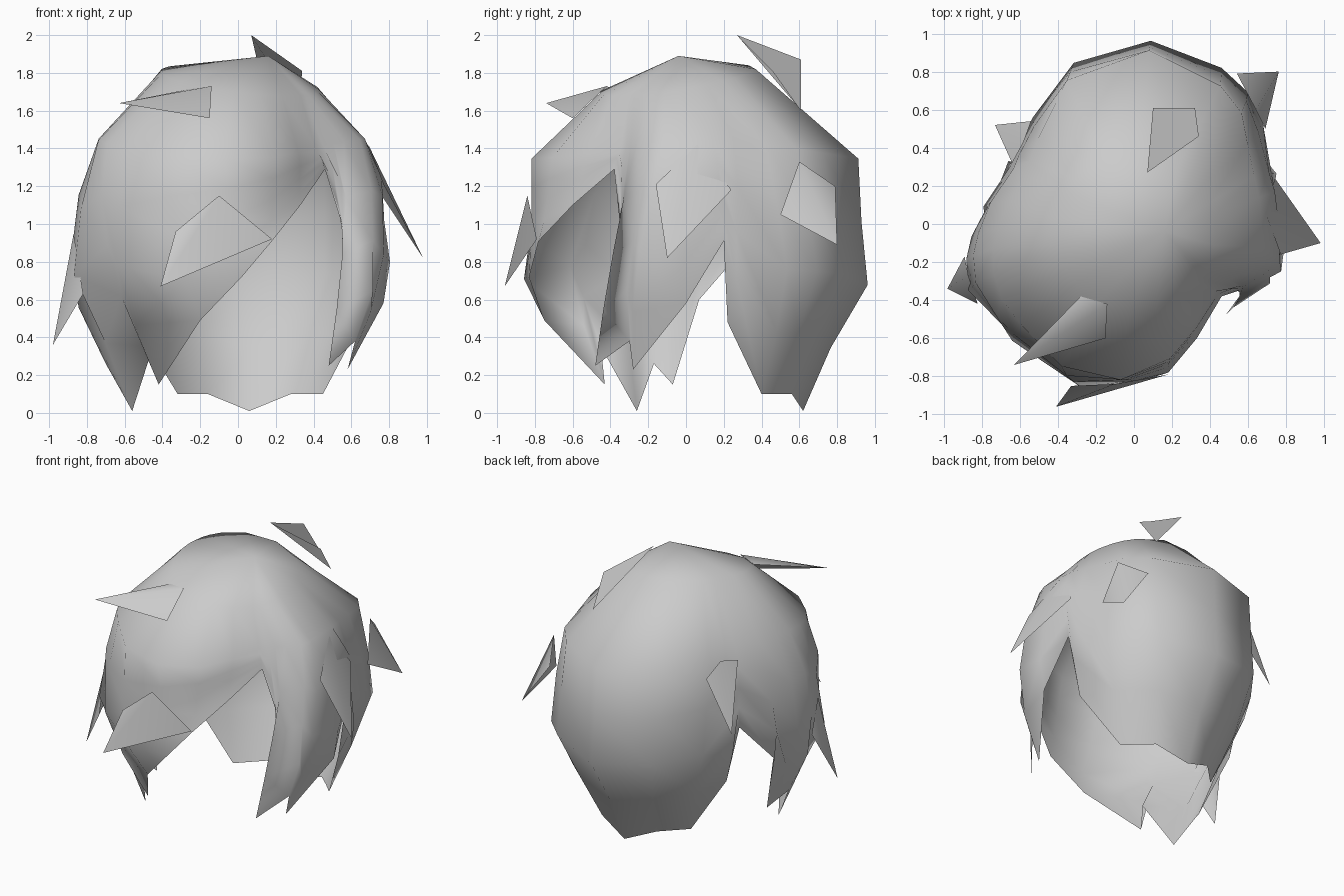
import bpy, bmesh
from math import radians, degrees, cos, sin, atan2, hypot

if "Cube" in bpy.data.objects:
    bpy.data.objects.remove(bpy.data.objects["Cube"])

grey = bpy.data.materials.new("hair_grey")
grey.use_nodes = True
COLOUR = (0.6, 0.6, 0.6, 1)
grey.diffuse_color = COLOUR
grey.node_tree.nodes["Principled BSDF"].inputs["Base Color"].default_value = COLOUR

# Plan outline (angle, radius) and vertical profile (height, scale)
OUTLINE = [(-15, .82), (0, .8), (30, .8), (45, .91), (60, .94), (85, .97), (115, .9),
           (135, .77), (155, .73), (180, .84), (195, .92), (208, .93), (230, .88),
           (248, .92), (265, .87), (285, .78), (300, .67), (322, .6), (345, .82)]
PROFILE = [(0, .6), (.3, .74), (.45, .85), (.7, 1), (1, .96), (1.2, .95), (1.34, .95), (1.46, .83)]

# Ragged lower edge: column angle, then the tip or notch position
HEM = [
    (-40, .46, -.38, 1.29), (-35, .55, -.35, 1.0), (-30, .56, -.37, .58),
    (-25, .48, -.48, .25), (-17, .62, -.3, .38), (-10, .58, -.28, .23),
    (0, .77, 0, .58), (12, .73, .2, .91),
    (22, .65, .22, .48), (35, .45, .4, .1), (46, .37, .48, .1), (58, .28, .56, .1),
    (85, .06, .62, .01), (115, -.16, .56, .1), (138, -.32, .4, .1),
    (149, -.55, .32, .48), (156, -.66, .33, .9),
    (170, -.76, .07, .6), (182, -.6, -.07, .15), (190, -.7, -.17, .26),
    (199, -.56, -.26, .01), (210, -.45, -.45, .35), (222, -.42, -.43, .15),
    (243, -.2, -.75, .49), (265, .02, -.83, .72), (285, .18, -.78, .91), (302, .33, -.6, 1.1),
]


def lookup(table, v):
    for (a, p), (b, q) in zip(table, table[1:]):
        if v <= b:
            return p + (q - p) * max(0, v - a) / (b - a)
    return table[-1][1]


def radius(angle, z):
    return lookup(OUTLINE, (angle + 15) % 360 - 15) * lookup(PROFILE, z)


def make_object(name, verts, faces):
    mesh = bpy.data.meshes.new(name)
    mesh.from_pydata(verts, [], faces)
    bm = bmesh.new()
    bm.from_mesh(mesh)
    bmesh.ops.recalc_face_normals(bm, faces=bm.faces)
    bm.to_mesh(mesh)
    bm.free()
    mesh.materials.append(grey)
    for p in mesh.polygons:
        p.use_smooth = True
    obj = bpy.data.objects.new(name, mesh)
    bpy.context.collection.objects.link(obj)


def column(angle, x, y, z):
    """Points from the tilted crown ring down to one hem point."""
    c, s = cos(radians(angle)), sin(radians(angle))
    pts = [(.42 * c + .01, .41 * s - .04, 1.76 + .065 * s - .05 * c)]
    top = 1.455 - .11 * s * s
    swing = (degrees(atan2(y, x)) - angle + 180) % 360 - 180
    miss = hypot(x, y) - radius(angle + swing, z)
    for t in (0, .25, .5, .75):
        level = top + (z - top) * t
        a = angle + swing * t
        r = radius(a, level) + miss * t * t
        pts.append((r * cos(radians(a)), r * sin(radians(a)), level))
    return pts + [(x, y, z)]


# Main shell: crown, fringe, side locks and back panel
verts = [(.16, -.04, 1.89)]
for h in HEM:
    verts += column(*h)
rows, n = 6, len(HEM)
faces = []
for i in range(n):
    a, b = 1 + i * rows, 1 + (i + 1) % n * rows
    faces.append((0, a, b))
    faces += [(a + k, a + k + 1, b + k + 1, b + k) for k in range(rows - 1)]
make_object("hair_shell", verts, faces)

# Tufts growing out of the shell: tip, first root, ridge root, second root
TUFTS = {
    "upper_fringe_tuft": [(-.63, -.74, 1.64), (-.28, -.38, 1.71), (-.14, -.42, 1.73), (-.15, -.6, 1.56)],
    "lower_fringe_tuft": [(-.41, -.96, .67), (-.33, -.85, .96), (-.1, -.84, 1.15), (.18, -.79, .92)],
    "left_side_tuft": [(.98, -.1, .82), (.77, -.16, 1.21), (.69, .06, 1.42), (.74, .24, 1.18)],
    "back_left_tuft": [(.76, .8, .89), (.69, .5, 1.05), (.64, .6, 1.33), (.54, .79, 1.2)],
    "back_right_tuft": [(-.73, .52, .94), (-.54, .54, 1.3), (-.58, .43, 1.4), (-.64, .32, 1.38)],
    "right_side_tuft": [(-.98, -.34, .36), (-.89, -.17, .72), (-.87, -.27, .95), (-.82, -.42, .63)],
}
for name, pts in TUFTS.items():
    make_object(name, pts, [(0, 1, 2), (0, 2, 3)])

# Loose lock floating above the crown
make_object("crown_tuft", [(.07, .27, 2), (.1, .61, 1.87), (.32, .61, 1.6), (.34, .46, 1.81)], [(0, 1, 2, 3)])
